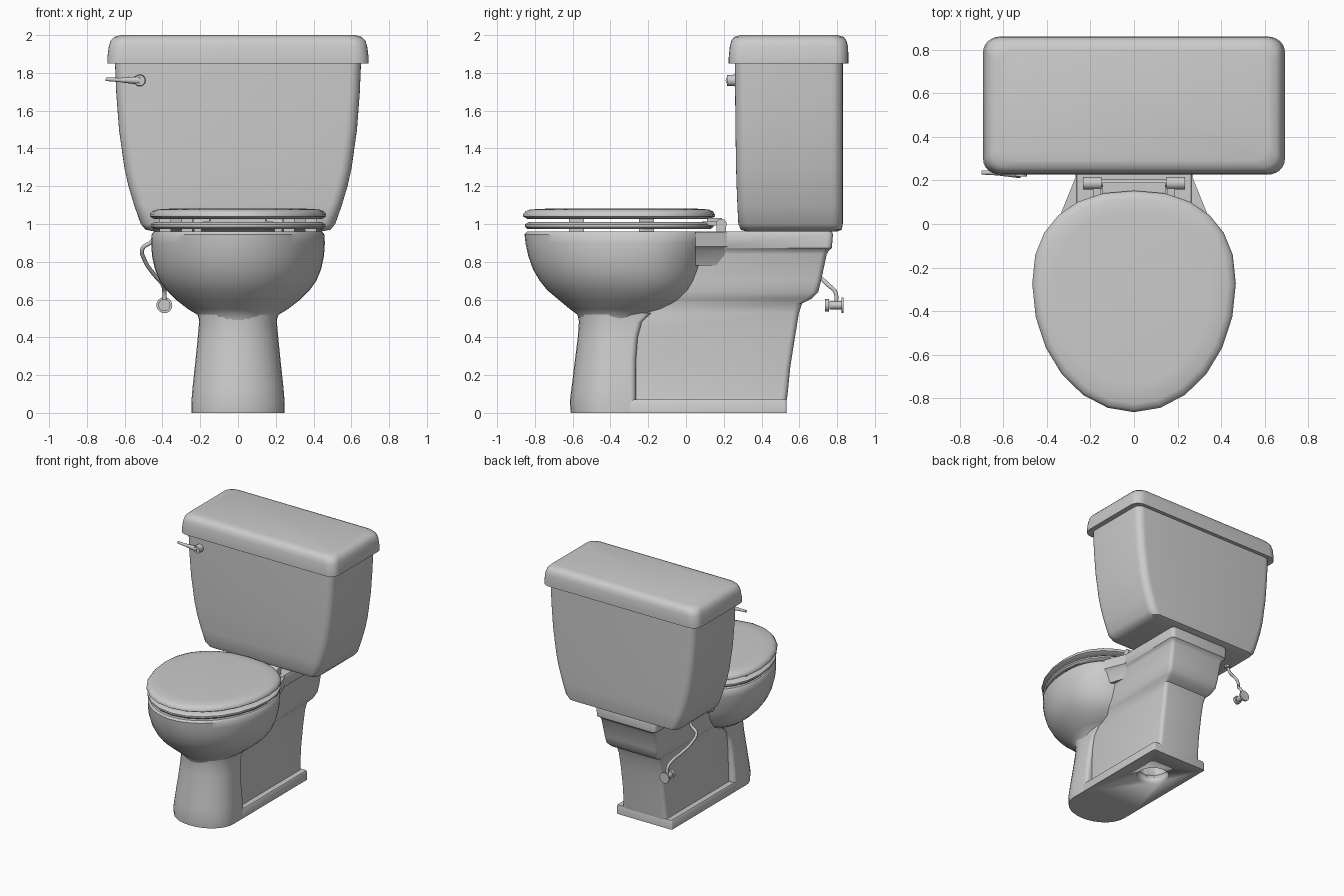
import bpy, bmesh, math
from mathutils import Vector


def finish(name, bm, angle=40):
    bmesh.ops.remove_doubles(bm, verts=bm.verts, dist=0.0005)
    bmesh.ops.recalc_face_normals(bm, faces=bm.faces)
    me = bpy.data.meshes.new(name)
    bm.to_mesh(me)
    bm.free()
    ob = bpy.data.objects.new(name, me)
    bpy.context.collection.objects.link(ob)
    bpy.ops.object.select_all(action='DESELECT')
    ob.select_set(True)
    bpy.context.view_layer.objects.active = ob
    bpy.ops.object.shade_smooth_by_angle(angle=math.radians(angle))
    return ob


def loft(name, rings, loop=False, angle=40):
    bm = bmesh.new()
    vs = [[bm.verts.new(p) for p in r] for r in rings]
    n = len(vs[0])
    pairs = list(zip(vs, vs[1:])) + ([(vs[-1], vs[0])] if loop else [])
    for a, b in pairs:
        for i in range(n):
            j = (i + 1) % n
            bm.faces.new((a[i], a[j], b[j], b[i]))
    if not loop:
        bm.faces.new(vs[0][::-1])
        bm.faces.new(vs[-1])
    return finish(name, bm, angle)


def rrect(hx, y0, y1, z, front=(0.06, 0.06), back=(0.06, 0.06), n=6):
    """Rounded rectangle; front and back corners have their own (rx, ry)."""
    pts = []
    for k, (sx, y, s, r) in enumerate(((1, y1, 1, back), (-1, y1, 1, back),
                                       (-1, y0, -1, front), (1, y0, -1, front))):
        rx, ry = min(r[0], hx - 0.001), r[1]
        for i in range(n + 1):
            a = math.pi / 2 * (k + i / n)
            pts.append((sx * (hx - rx) + rx * math.cos(a),
                        y - s * ry + ry * math.sin(a), z))
    return pts


def egg(hx, y0, y1, z, n=48):
    """Oval plan, elliptical at the front and fuller at the back."""
    cy = y0 + 0.58 * (y1 - y0)
    pts = []
    for i in range(n):
        a = 2 * math.pi * i / n
        c, s = math.cos(a), math.sin(a)
        e = 2 / 2.3 if s > 0 else 1
        x = math.copysign(abs(c) ** e, c) * hx
        y = cy + (abs(s) ** e * (y1 - cy) if s > 0 else s * (cy - y0))
        pts.append((x, y, z))
    return pts


def rod(name, a, b, r1, r2=None, n=20):
    a, b = Vector(a), Vector(b)
    d = b - a
    bm = bmesh.new()
    bmesh.ops.create_cone(bm, cap_ends=True, segments=n, radius1=r1,
                          radius2=r1 if r2 is None else r2, depth=d.length)
    q = d.to_track_quat('Z', 'Y')
    for v in bm.verts:
        v.co = q @ v.co + (a + b) / 2
    return finish(name, bm)


def box(name, c, size):
    bm = bmesh.new()
    bmesh.ops.create_cube(bm, size=1)
    for v in bm.verts:
        v.co = Vector(c) + v.co * Vector(size)
    return finish(name, bm, 30)


# Tank and its lid
loft("tank", [rrect(*r) for r in (
    (0.44, 0.32, 0.80, 0.96), (0.49, 0.29, 0.825, 0.97), (0.515, 0.277, 0.83, 1.0),
    (0.55, 0.272, 0.83, 1.1), (0.58, 0.268, 0.83, 1.2), (0.602, 0.265, 0.83, 1.3),
    (0.63, 0.262, 0.83, 1.5), (0.645, 0.26, 0.83, 1.7), (0.652, 0.26, 0.83, 1.87))])
loft("tank_lid", [rrect(*r, (0.08, 0.07), (0.08, 0.07)) for r in (
    (0.692, 0.226, 0.86, 1.85), (0.692, 0.226, 0.86, 1.88), (0.684, 0.232, 0.858, 1.94),
    (0.675, 0.24, 0.85, 1.97), (0.655, 0.255, 0.835, 1.99), (0.62, 0.29, 0.80, 2.0))])

# Bowl: outside up to the rim, then down the inside
loft("bowl", [egg(*r) for r in (
    (0.20, -0.565, -0.20, 0.48), (0.215, -0.575, -0.17, 0.52), (0.265, -0.615, -0.08, 0.55),
    (0.33, -0.675, 0.01, 0.60), (0.38, -0.735, 0.06, 0.65), (0.415, -0.775, 0.085, 0.70),
    (0.44, -0.81, 0.105, 0.76), (0.455, -0.835, 0.125, 0.83), (0.46, -0.85, 0.145, 0.90),
    (0.457, -0.855, 0.15, 0.945), (0.445, -0.842, 0.14, 0.96), (0.36, -0.75, 0.04, 0.96),
    (0.35, -0.74, 0.03, 0.94), (0.33, -0.71, 0.0, 0.82), (0.24, -0.6, -0.1, 0.66),
    (0.12, -0.45, -0.2, 0.6))])

# Pedestal front column
loft("pedestal", [rrect(hx, y0, y1, z, (0.3, 0.2), (0.03, 0.03), 8) for hx, y0, y1, z in (
    (0.247, -0.61, -0.265, 0), (0.247, -0.615, -0.265, 0.06), (0.24, -0.605, -0.265, 0.14),
    (0.225, -0.588, -0.265, 0.28), (0.213, -0.573, -0.255, 0.4), (0.206, -0.567, -0.23, 0.48),
    (0.21, -0.572, -0.18, 0.53))])

# Plinth and rear body with the shelf that carries the tank
base = loft("base_plinth", [rrect(hx, -0.31, y1, z, (0.01, 0.01), (0.012, 0.012), 3)
            for hx, y1, z in ((0.247, 0.533, 0), (0.247, 0.533, 0.06), (0.24, 0.53, 0.072))])
body = loft("rear_body", [rrect(hx, y0, y1, z, (0.02, 0.02), (0.03, 0.03), 4)
            for hx, y0, y1, z in (
    (0.20, -0.29, 0.53, 0.05), (0.192, -0.29, 0.538, 0.1), (0.19, -0.29, 0.553, 0.25),
    (0.19, -0.29, 0.58, 0.42), (0.194, -0.29, 0.598, 0.53), (0.20, -0.2, 0.615, 0.58),
    (0.22, -0.12, 0.665, 0.605), (0.232, -0.06, 0.70, 0.64), (0.238, -0.02, 0.715, 0.70),
    (0.245, 0.0, 0.745, 0.84), (0.252, 0.02, 0.757, 0.86), (0.265, 0.04, 0.772, 0.872),
    (0.268, 0.05, 0.778, 0.945), (0.262, 0.06, 0.773, 0.96))])
loft("shelf_flare", [[(-a, 0.22, z), (-b, 0.05, z), (b, 0.05, z), (a, 0.22, z)]
     for a, b, z in ((0.22, 0.28, 0.78), (0.247, 0.31, 0.86), (0.266, 0.335, 0.88),
                     (0.266, 0.335, 0.958))])

# Drain opening in the underside
cutter = rod("drain_cutter", (0, 0.22, -0.1), (0, 0.22, 0.3), 0.12, n=32)
cutter.hide_render = True
for ob in (base, body):
    m = ob.modifiers.new("drain", 'BOOLEAN')
    m.operation, m.object, m.solver = 'DIFFERENCE', cutter, 'EXACT'
    bpy.context.view_layer.objects.active = ob
    bpy.ops.object.modifier_apply(modifier=m.name)
bpy.data.objects.remove(cutter)

# Seat ring and seat lid, with a coarse outline
loft("seat", [egg(hx, y0, y1, z, 24) for hx, y0, y1, z in (
    (0.45, -0.84, 0.13, 0.973), (0.462, -0.853, 0.145, 0.985), (0.462, -0.853, 0.145, 0.998),
    (0.445, -0.835, 0.13, 1.01), (0.31, -0.69, -0.03, 1.01), (0.30, -0.68, -0.04, 0.973))],
    loop=True)
loft("seat_lid", [egg(hx, y0, y1, z, 24) for hx, y0, y1, z in (
    (0.445, -0.84, 0.13, 1.027), (0.467, -0.863, 0.153, 1.04), (0.467, -0.863, 0.153, 1.05),
    (0.455, -0.85, 0.143, 1.067), (0.43, -0.825, 0.12, 1.077), (0.36, -0.74, 0.06, 1.081))],
    angle=50)

# Rubber bumpers and hinges, mirrored left and right
for s, side in ((-1, "left"), (1, "right")):
    for i, (x, y) in enumerate(((0.27, -0.58), (0.385, -0.21))):
        box(f"seat_bumper_{side}_{i}", (s * x, y, 0.967), (0.06, 0.08, 0.02))
        box(f"lid_bumper_{side}_{i}", (s * x, y, 1.019), (0.06, 0.08, 0.025))
    rod(f"hinge_knuckle_{side}", (s * 0.15, 0.187, 1.0), (s * 0.235, 0.187, 1.0), 0.028)
    box(f"hinge_post_{side}", (s * 0.213, 0.187, 0.975), (0.04, 0.05, 0.045))
    box(f"hinge_arm_{side}", (s * 0.17, 0.135, 1.003), (0.036, 0.10, 0.022))
rod("hinge_bar", (-0.16, 0.187, 1.0), (0.16, 0.187, 1.0), 0.018)
box("lid_tab", (0, 0.15, 1.02), (0.29, 0.08, 0.022))

# Flush handle
rod("handle_pivot", (-0.52, 0.275, 1.76), (-0.52, 0.217, 1.76), 0.032, 0.028)
rod("handle_lever", (-0.52, 0.232, 1.76), (-0.62, 0.234, 1.762), 0.022, 0.012)
rod("handle_tip", (-0.61, 0.234, 1.762), (-0.70, 0.236, 1.766), 0.012, 0.009)

# Water supply hose
cu = bpy.data.curves.new("supply_hose", 'CURVE')
cu.dimensions, cu.bevel_depth, cu.bevel_resolution = '3D', 0.011, 3
cu.use_fill_caps = True
path = ((-0.43, 0.58, 0.98), (-0.455, 0.58, 0.91), (-0.505, 0.59, 0.87), (-0.495, 0.63, 0.81),
        (-0.45, 0.69, 0.74), (-0.40, 0.75, 0.68), (-0.39, 0.79, 0.64), (-0.39, 0.795, 0.57))
sp = cu.splines.new('BEZIER')
sp.bezier_points.add(len(path) - 1)
for p, co in zip(sp.bezier_points, path):
    p.co = co
    p.handle_left_type = p.handle_right_type = 'AUTO'
hose = bpy.data.objects.new("supply_hose", cu)
bpy.context.collection.objects.link(hose)

# Shut-off valve
rod("hose_nut", (-0.43, 0.58, 0.975), (-0.43, 0.58, 0.94), 0.02, n=6)
rod("valve_body", (-0.39, 0.76, 0.57), (-0.39, 0.83, 0.57), 0.022)
rod("valve_flange", (-0.39, 0.822, 0.57), (-0.39, 0.834, 0.57), 0.042)
rod("valve_knob", (-0.39, 0.735, 0.57), (-0.39, 0.758, 0.57), 0.032, n=12)
